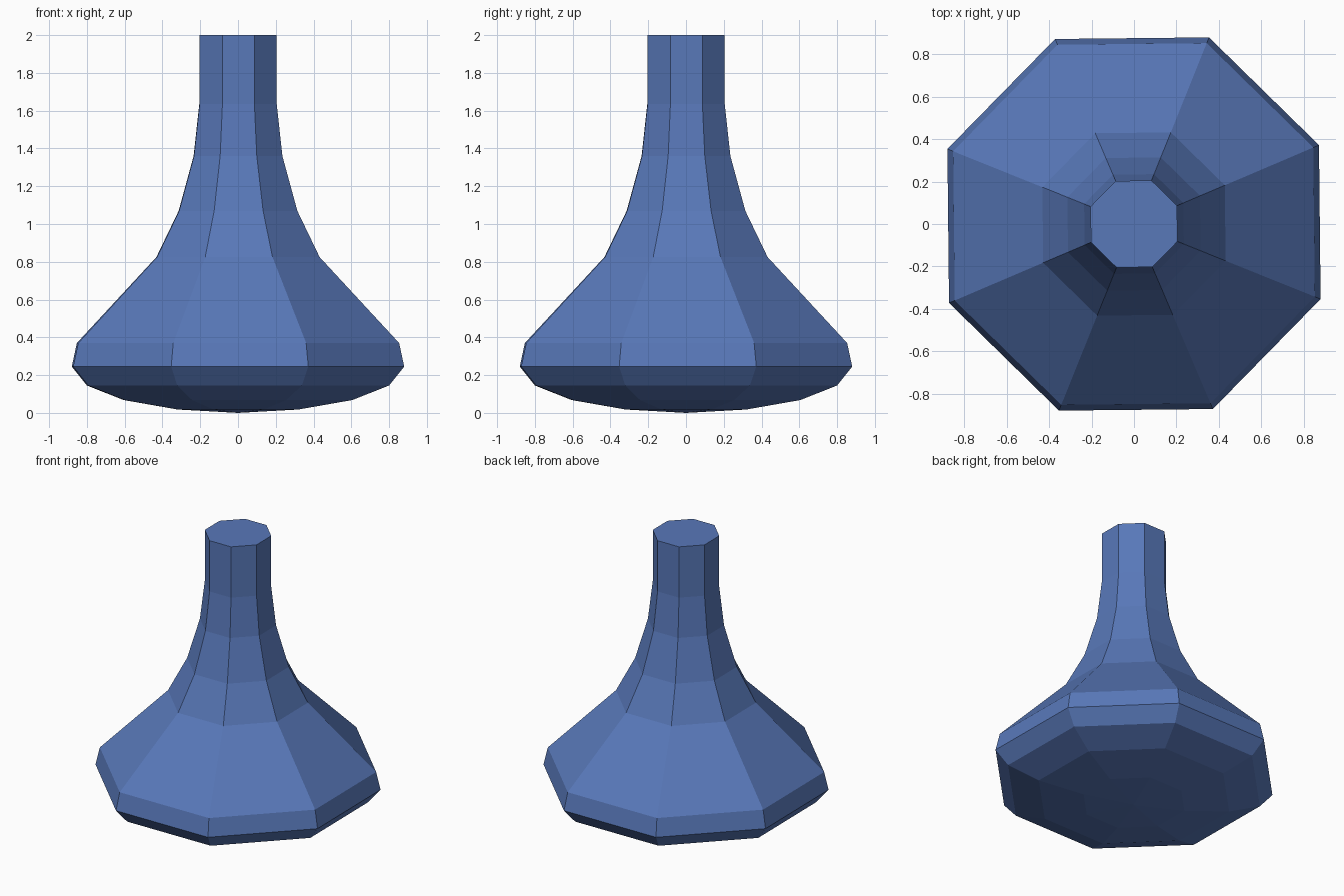
import bpy, bmesh
from math import cos, sin, pi, radians

if "Cube" in bpy.data.objects:
    bpy.data.objects.remove(bpy.data.objects["Cube"])

SIDES = 8
TWIST = radians(0.6)
# (half width across flats, height), from rim of the underside to the neck top
PROFILE = [(0.32, 0.018), (0.605, 0.068), (0.80, 0.145), (0.88, 0.245),
           (0.853, 0.37), (0.432, 0.825), (0.314, 1.07), (0.235, 1.36),
           (0.205, 1.635), (0.205, 2.0)]

bm = bmesh.new()

# Octagonal rings
rings = []
for half, z in PROFILE:
    r = half / cos(pi / SIDES - TWIST)
    angles = [(i + 0.5) * 2 * pi / SIDES + TWIST for i in range(SIDES)]
    rings.append([bm.verts.new((r * cos(a), r * sin(a), z)) for a in angles])

# Side walls
for low, high in zip(rings, rings[1:]):
    for i in range(SIDES):
        j = (i + 1) % SIDES
        bm.faces.new((low[i], low[j], high[j], high[i]))

# Flat top and shallow pointed underside
bm.faces.new(rings[-1])
pole = bm.verts.new((0, 0, 0))
for i in range(SIDES):
    bm.faces.new((pole, rings[0][(i + 1) % SIDES], rings[0][i]))

bmesh.ops.recalc_face_normals(bm, faces=bm.faces)
mesh = bpy.data.meshes.new("flask_body")
bm.to_mesh(mesh)
bm.free()

# Blue body
blue = bpy.data.materials.new("blue")
blue.diffuse_color = (0.098, 0.188, 0.485, 1)
blue.use_nodes = True
blue.node_tree.nodes["Principled BSDF"].inputs["Base Color"].default_value = blue.diffuse_color
mesh.materials.append(blue)
bpy.context.collection.objects.link(bpy.data.objects.new("flask_body", mesh))
